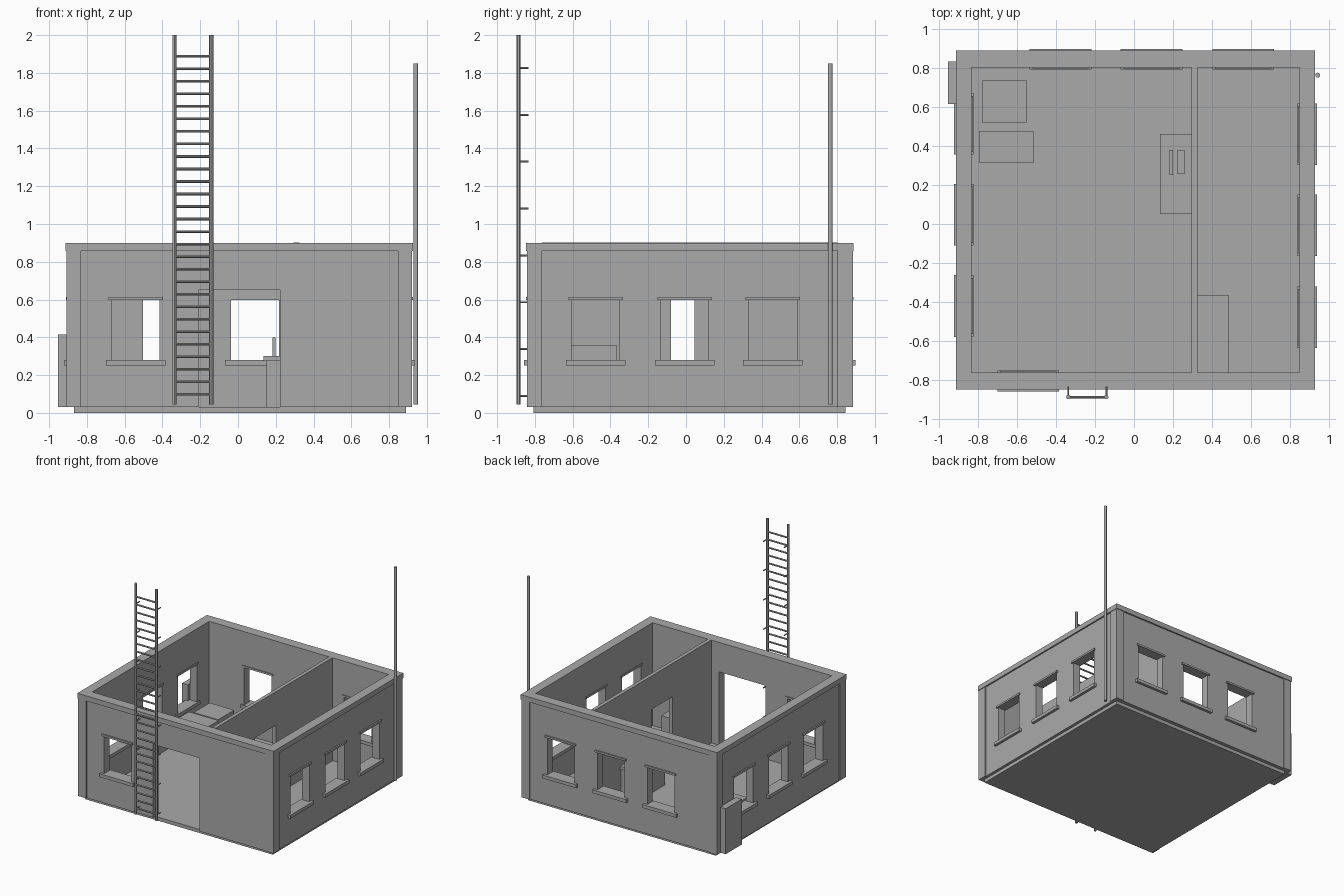
import bpy
import bmesh
from mathutils import Matrix, Vector

if "Cube" in bpy.data.objects:
    bpy.data.objects.remove(bpy.data.objects["Cube"], do_unlink=True)

grey = bpy.data.materials.new("plain_grey")
grey.use_nodes = True
grey.diffuse_color = (0.4, 0.4, 0.4, 1)
grey.node_tree.nodes["Principled BSDF"].inputs["Base Color"].default_value = (0.4, 0.4, 0.4, 1)


def finish(bm, name):
    mesh = bpy.data.meshes.new(name)
    bm.to_mesh(mesh)
    bm.free()
    mesh.materials.append(grey)
    obj = bpy.data.objects.new(name, mesh)
    bpy.context.scene.collection.objects.link(obj)
    return obj


def boxes(name, *spans):
    """One object made of boxes, each given as (x0, x1), (y0, y1), (z0, z1)."""
    bm = bmesh.new()
    for span in spans:
        centre = Vector([(a + b) / 2 for a, b in span])
        size = [abs(b - a) for a, b in span]
        bmesh.ops.create_cube(bm, size=1, matrix=Matrix.Translation(centre) @ Matrix.Diagonal((*size, 1)))
    return finish(bm, name)


def rods(name, radius, sides, *ends):
    """One object made of straight rods between pairs of points."""
    bm = bmesh.new()
    for a, b in ends:
        a, b = Vector(a), Vector(b)
        turn = (b - a).to_track_quat('Z', 'Y').to_matrix().to_4x4()
        bmesh.ops.create_cone(bm, cap_ends=True, segments=sides, radius1=radius, radius2=radius,
                              depth=(b - a).length, matrix=Matrix.Translation((a + b) / 2) @ turn)
    obj = finish(bm, name)
    bpy.context.view_layer.objects.active = obj
    obj.select_set(True)
    bpy.ops.object.shade_smooth_by_angle()
    obj.select_set(False)
    return obj


def cut(obj, cutter):
    """Subtract the cutter from the object, then discard it."""
    cutter.hide_render = True
    mod = obj.modifiers.new("cut", 'BOOLEAN')
    mod.operation = 'DIFFERENCE'
    mod.solver = 'EXACT'
    mod.object = cutter
    bpy.context.view_layer.objects.active = obj
    bpy.ops.object.modifier_apply(modifier=mod.name)
    bpy.data.objects.remove(cutter, do_unlink=True)


# Main outline: outer and inner faces of the walls
X0, X1, Y0, Y1 = -0.912, 0.927, -0.848, 0.888
IX0, IX1, IY0, IY1 = -0.832, 0.847, -0.762, 0.803
FLOOR, TOP, BAND = 0.03, 0.9, 0.857
LIP, RECESS = 0.005, 0.013

# Floor slab
boxes("floor_slab", ((-0.869, 0.89), (-0.807, 0.844), (0, FLOOR)))

# Outer walls with corner piers left standing beside recessed panels
walls = boxes("outer_walls", ((X0 + LIP, X1 - LIP), (Y0 + LIP, Y1 - LIP), (FLOOR, BAND)))
cut(walls, boxes("room_cutter", ((IX0, IX1), (IY0, IY1), (-1, 2))))
cut(walls, boxes("panel_cutter",
                 ((IX0, IX1), (Y0 - 1, Y0 + RECESS), (-1, 2)),
                 ((IX0, IX1), (Y1 - RECESS, Y1 + 1), (-1, 2)),
                 ((X0 - 1, X0 + RECESS), (IY0, IY1), (-1, 2)),
                 ((X1 - RECESS, X1 + 1), (IY0, IY1), (-1, 2))))

# Top band around the walls
band = boxes("top_band", ((X0, X1), (Y0, Y1), (BAND, TOP)))
cut(band, boxes("band_cutter", ((IX0, IX1), (IY0, IY1), (-1, 2))))

# Windows: openings, sills and lintels on each side
sides = {
    "front": (Y0, IY0, [-0.542]),
    "back": (Y1, IY1, [-0.377, 0.09, 0.56]),
    "right": (X0, IX0, [0.513, 0.047, -0.42]),
    "left": (X1, IX1, [0.46, -0.007, -0.478]),
}
openings = [((-0.21, 0.223), (Y0 - 0.1, IY0 + 0.03), (-0.1, 0.65))]
for side, (outer, inner, centres) in sides.items():
    out = 1 if outer > 0 else -1

    def piece(c, half, beyond, inside, z):
        along = (c - half, c + half)
        across = tuple(sorted((outer + out * beyond, inner - out * inside)))
        return (along, across, z) if side in ("front", "back") else (across, along, z)

    openings += [piece(c, 0.127, 0.1, 0.03, (0.265, 0.6)) for c in centres]
    boxes(side + "_window_sills", *[piece(c, 0.158, 0.01, 0.01, (0.252, 0.28)) for c in centres])
    boxes(side + "_window_lintels", *[piece(c, 0.144, -0.001, 0.006, (0.597, 0.613)) for c in centres])
cut(walls, boxes("opening_cutter", *openings))

# Partition with its doorway
partition = boxes("partition", ((0.294, 0.325), (IY0, IY1), (FLOOR, 0.903)))
cut(partition, boxes("doorway_cutter", ((0.2, 0.4), (-0.24, 0.045), (-0.1, 0.62))))

# Furniture
boxes("desk", ((0.134, 0.294), (0.05, 0.462), (0.274, 0.3)),
      ((0.15, 0.294), (0.065, 0.447), (FLOOR, 0.274)))
boxes("screen", ((0.183, 0.199), (0.25, 0.378), (0.3, 0.398)))
boxes("keyboard", ((0.222, 0.258), (0.255, 0.378), (0.3, 0.308)))
boxes("low_cabinet", ((-0.78, -0.55), (0.521, 0.735), (FLOOR, 0.25)))
boxes("chest", ((-0.793, -0.514), (0.312, 0.476), (FLOOR, 0.27)))
boxes("counter", ((0.325, 0.488), (IY0, -0.367), (FLOOR, 0.36)))

# Utility box on the outside wall
boxes("utility_box", ((-0.954, -0.9), (0.616, 0.832), (FLOOR, 0.415)))

# Ladder with rungs and wall brackets
LX, RX, LY = -0.337, -0.142, -0.887
rods("ladder_rails", 0.011, 12, *[((x, LY, 0.045), (x, LY, 2)) for x in (LX, RX)])
rods("ladder_rungs", 0.007, 10,
     *[((LX, LY, 0.098 + i * 0.0663), (RX, LY, 0.098 + i * 0.0663)) for i in range(28)])
rods("ladder_brackets", 0.005, 8,
     *[((x, LY, 0.09 + i * 0.248), (x, -0.833, 0.09 + i * 0.248)) for x in (LX, RX) for i in range(8)])

# Mast beside the back corner
rods("mast", 0.0125, 12, ((0.9415, 0.763, 0.045), (0.9415, 0.763, 1.85)))
